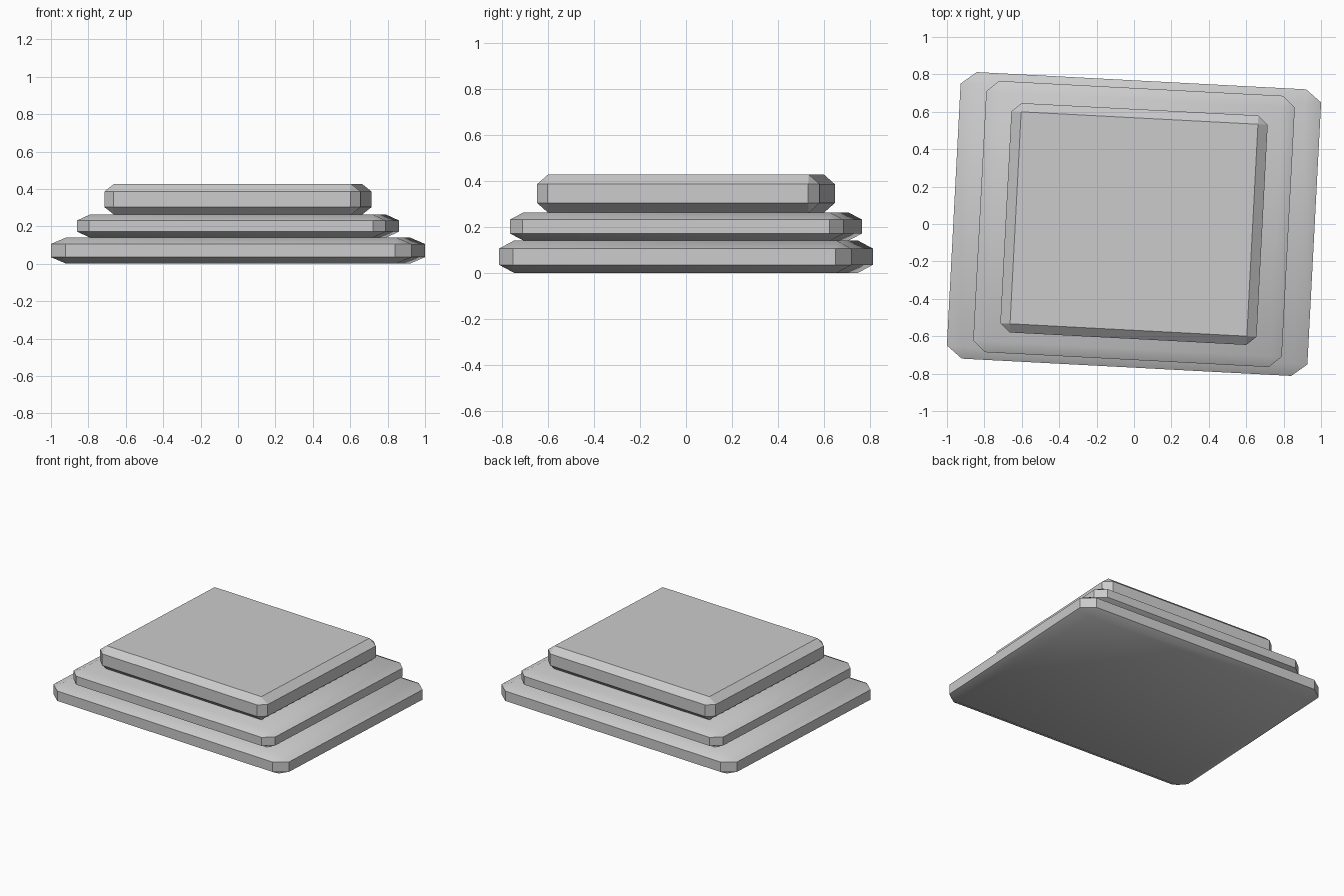
import bpy
import bmesh
from math import radians
from mathutils import Matrix

cube = bpy.data.objects.get("Cube")
if cube:
    bpy.data.objects.remove(cube, do_unlink=True)

# Single stone colour
stone = bpy.data.materials.new("pale grey stone")
stone.use_nodes = True
colour = (0.6, 0.6, 0.6, 1)
stone.diffuse_color = colour
stone.node_tree.nodes["Principled BSDF"].inputs["Base Color"].default_value = colour


def slab(name, half_x, half_y, bottom, top, chamfer):
    """Chamfered block: bevel a unit cube, then stretch it so the chamfer scales too."""
    bm = bmesh.new()
    bmesh.ops.create_cube(bm, size=2)
    bmesh.ops.bevel(bm, geom=bm.edges[:], offset=chamfer, segments=1,
                    affect='EDGES', offset_type='OFFSET')
    half_z = (top - bottom) / 2
    bm.transform(Matrix.Diagonal((half_x, half_y, half_z, 1)))
    # Chamfer height is independent of the footprint
    for v in bm.verts:
        if abs(v.co.z) < half_z - 1e-5:
            v.co.z = (half_z / 2 if v.co.z > 0 else -half_z / 2)
    mesh = bpy.data.meshes.new(name)
    bm.to_mesh(mesh)
    bm.free()
    mesh.materials.append(stone)
    obj = bpy.data.objects.new(name, mesh)
    bpy.context.collection.objects.link(obj)
    obj.location.z = (bottom + top) / 2
    obj.rotation_euler.z = radians(-3)
    return obj


# Three stacked steps, each smaller than the one below
slabs = [
    slab("bottom_step", 0.965, 0.767, 0.0, 0.141, 0.086),
    slab("middle_step", 0.826, 0.726, 0.141, 0.262, 0.08),
    slab("top_step", 0.686, 0.614, 0.262, 0.427, 0.076),
]

# Soft shading across shallow chamfers, crisp elsewhere
bpy.ops.object.select_all(action='DESELECT')
for obj in slabs:
    obj.select_set(True)
bpy.context.view_layer.objects.active = slabs[0]
bpy.ops.object.shade_smooth_by_angle(angle=radians(30))
